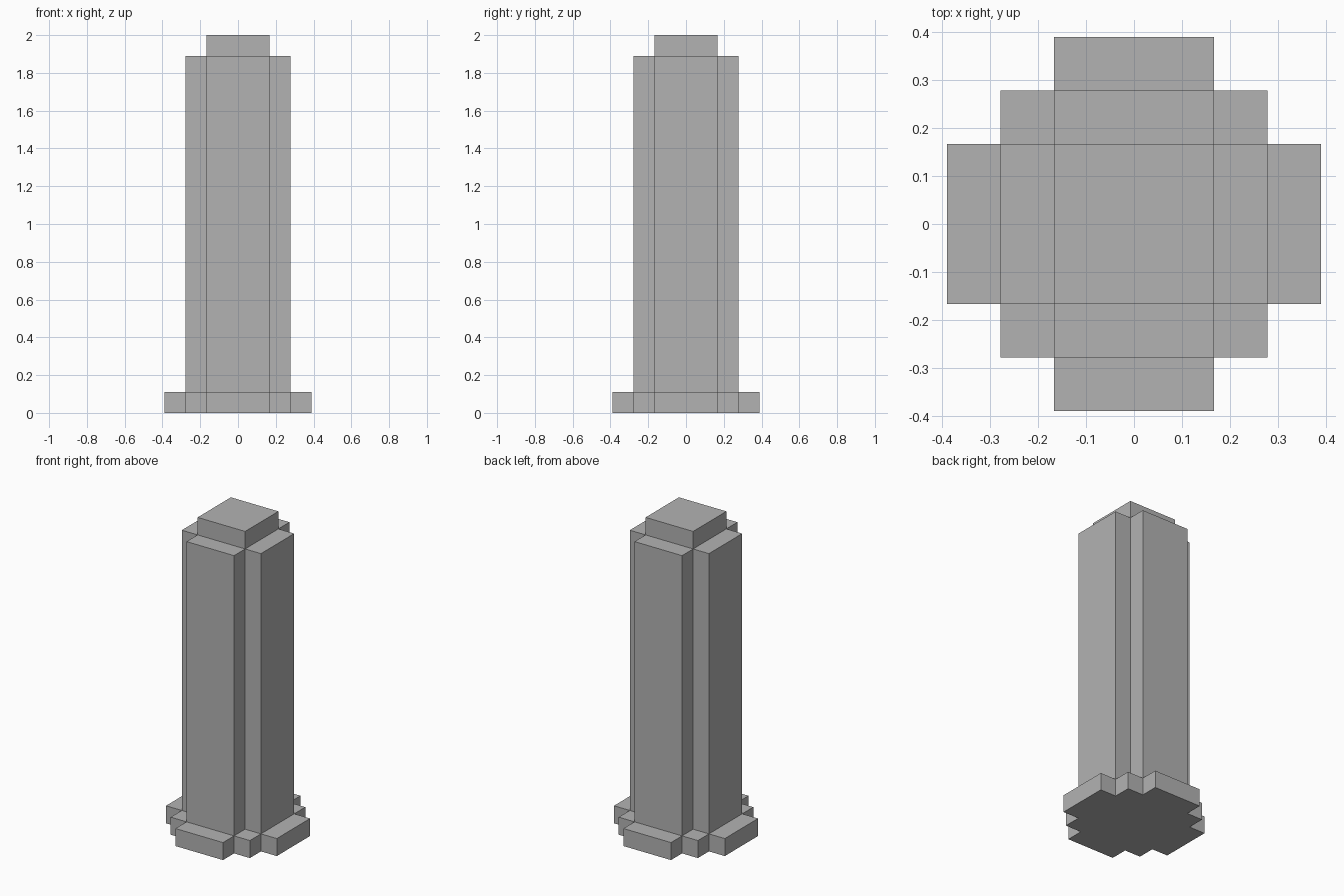
import bpy
import bmesh

if "Cube" in bpy.data.objects:
    bpy.data.objects.remove(bpy.data.objects["Cube"], do_unlink=True)

U = 1 / 18  # half of one block; the pillar is 36 of these tall

# Single plain stone colour
stone = bpy.data.materials.new("stone_grey")
stone.use_nodes = True
grey = (0.45, 0.45, 0.45, 1)
stone.diffuse_color = grey
stone.node_tree.nodes["Principled BSDF"].inputs["Base Color"].default_value = grey


def stepped_prism(name, quarter, bottom, top):
    """Turn a quarter outline four times and extrude it upwards."""
    outline, points = [], quarter
    for _ in range(4):
        outline += points
        points = [(-y, x) for x, y in points]
    bm = bmesh.new()
    face = bm.faces.new([bm.verts.new((x * U, y * U, bottom * U)) for x, y in outline])
    side = bmesh.ops.extrude_face_region(bm, geom=[face], use_keep_orig=True)
    raised = [g for g in side["geom"] if isinstance(g, bmesh.types.BMVert)]
    bmesh.ops.translate(bm, verts=raised, vec=(0, 0, (top - bottom) * U))
    bmesh.ops.recalc_face_normals(bm, faces=bm.faces)
    mesh = bpy.data.meshes.new(name)
    bm.to_mesh(mesh)
    bm.free()
    mesh.materials.append(stone)
    obj = bpy.data.objects.new(name, mesh)
    bpy.context.collection.objects.link(obj)
    return obj


# Plinth with stepped corners, cross-shaped shaft, square cap
stepped_prism("plinth", [(7, -3), (7, 3), (5, 3), (5, 5), (3, 5)], 0, 2)
stepped_prism("shaft", [(5, -3), (5, 3), (3, 3)], 2, 34)
stepped_prism("cap", [(3, -3)], 34, 36)
